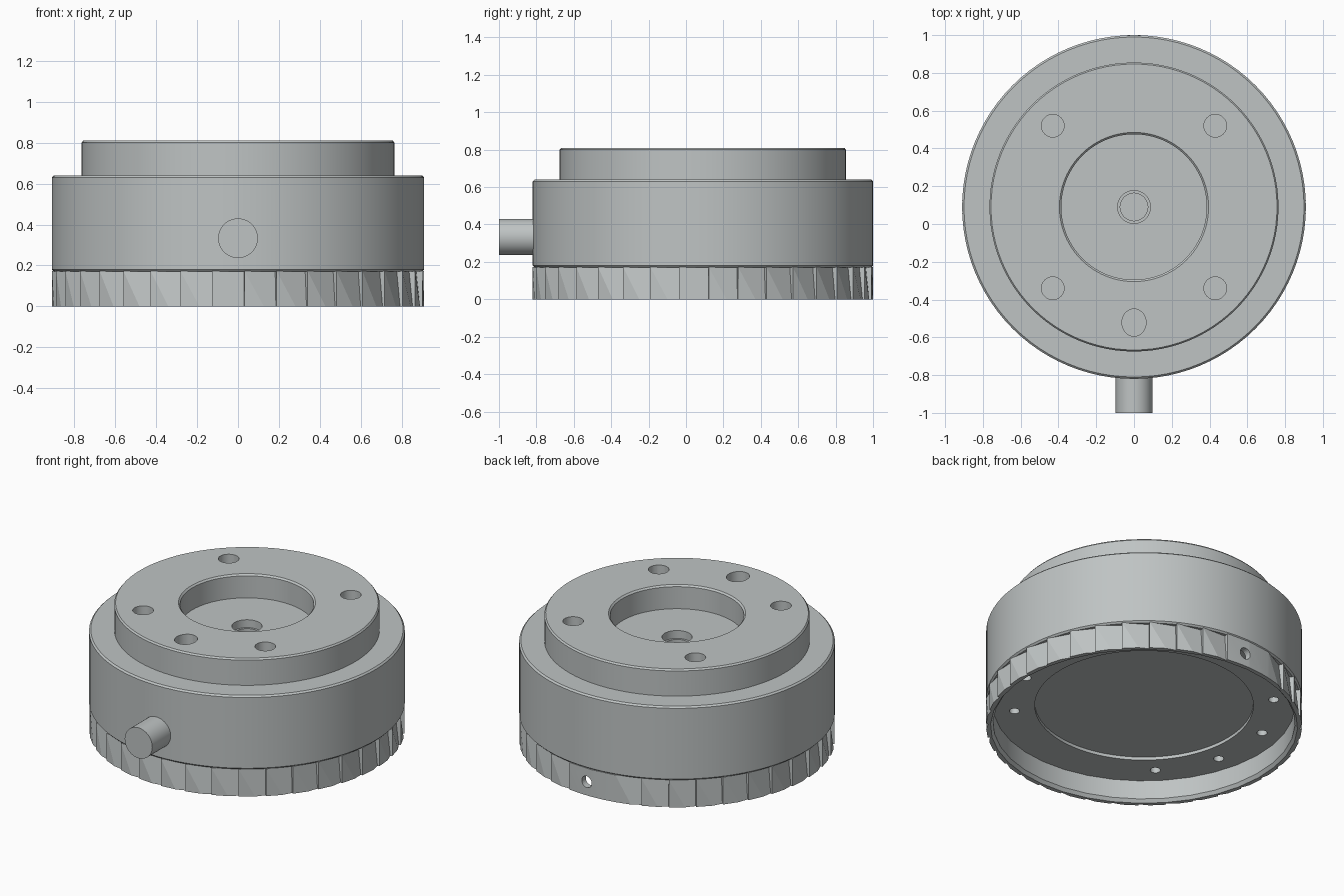
import bpy, bmesh, math
from mathutils import Matrix, Vector

if "Cube" in bpy.data.objects:
    bpy.data.objects.remove(bpy.data.objects["Cube"])

CY = 0.09          # axis of the round body
R = 0.91           # outer radius

steel = bpy.data.materials.new("light steel grey")
steel.use_nodes = True
colour = (0.52, 0.55, 0.55, 1)
steel.diffuse_color = colour
steel.node_tree.nodes["Principled BSDF"].inputs["Base Color"].default_value = colour


def finish(bm, name):
    bmesh.ops.recalc_face_normals(bm, faces=bm.faces[:])
    mesh = bpy.data.meshes.new(name)
    bm.to_mesh(mesh)
    bm.free()
    mesh.materials.append(steel)
    ob = bpy.data.objects.new(name, mesh)
    bpy.context.collection.objects.link(ob)
    return ob


def lathe(name, profile, steps=96):
    """Turn a radius/height profile around the body axis."""
    bm = bmesh.new()
    verts = [bm.verts.new((r, CY, z)) for r, z in profile]
    edges = [bm.edges.new(pair) for pair in zip(verts, verts[1:])]
    bmesh.ops.spin(bm, geom=verts + edges, cent=(0, CY, 0), axis=(0, 0, 1),
                   angle=2 * math.pi, steps=steps, use_duplicate=False)
    bmesh.ops.remove_doubles(bm, verts=bm.verts[:], dist=1e-4)
    return finish(bm, name)


def rod(bm, start, end, radius, segments=32, stretch=1.0):
    """Add a capped cylinder between two points."""
    a, b = Vector(start), Vector(end)
    turn = (b - a).to_track_quat('Z', 'Y').to_matrix().to_4x4()
    wide = Matrix.Diagonal((1, stretch, 1, 1))
    bmesh.ops.create_cone(bm, cap_ends=True, segments=segments, radius1=radius,
                          radius2=radius, depth=(b - a).length,
                          matrix=Matrix.Translation((a + b) / 2) @ wide @ turn)


def cut(ob, bm, name):
    """Subtract the cutter mesh from the object."""
    cutter = finish(bm, name)
    cutter.hide_render = True
    mod = ob.modifiers.new("holes", 'BOOLEAN')
    mod.operation = 'DIFFERENCE'
    mod.solver = 'EXACT'
    mod.object = cutter
    bpy.context.view_layer.objects.active = ob
    bpy.ops.object.modifier_apply(modifier=mod.name)
    bpy.data.objects.remove(cutter)


def smooth(ob, angle=25):
    bpy.ops.object.select_all(action='DESELECT')
    ob.select_set(True)
    bpy.context.view_layer.objects.active = ob
    bpy.ops.object.shade_smooth_by_angle(angle=math.radians(angle))


# Main body: recessed underside, stepped top, central pocket and counterbore
body = lathe("main_body", [
    (0, 0.16), (0.63, 0.16), (0.63, 0.14), (0.875, 0.14), (0.875, 0.17),
    (0.90, 0.17), (R, 0.18), (R, 0.63), (0.90, 0.64), (0.765, 0.64),
    (0.765, 0.80), (0.757, 0.81), (0.395, 0.81), (0.385, 0.80),
    (0.385, 0.66), (0.087, 0.66), (0.087, 0.61), (0.073, 0.61),
    (0.073, 0.40), (0, 0.40)])

holes = bmesh.new()
# Four mounting holes and the oval locating hole in the top
for sx in (-1, 1):
    for sy in (-1, 1):
        x, y = 0.43 * sx, CY + 0.43 * sy
        rod(holes, (x, y, 0.62), (x, y, 0.9), 0.06)
rod(holes, (0, -0.522, 0.62), (0, -0.522, 0.9), 0.064, stretch=1.13)
# Small screw holes in the underside
for deg in (-45, -15, 15, 45, 135, 165, 195, 225):
    a = math.radians(deg)
    x, y = 0.75 * math.cos(a), CY + 0.75 * math.sin(a)
    rod(holes, (x, y, 0.05), (x, y, 0.26), 0.03, 20)
cut(body, holes, "body_hole_cutter")
smooth(body)

# Toothed grip ring: slanted shallow cuts, left plain around the set screw hole
TOP, DEPTH, INNER, TEETH = 0.172, 0.03, 0.87, 36
bm = bmesh.new()


def point(deg, radius, z):
    a = math.radians(deg)
    return bm.verts.new((radius * math.cos(a), CY + radius * math.sin(a), z))


lower, upper, inner_low, inner_mid, inner_top = [], [], [], [], []
for k in range(TEETH):
    start = -88 + 10 * k
    plain = start in (82, 92)
    d = 0 if plain else DEPTH
    low = [point(start, R, 0), point(start + 6, R, 0),
           point(start + 9.9, R - 0.4 * d, 0)]
    top = [point(start, R, TOP), point(start + 9.9, R - d, TOP)]
    bm.faces.new((top[0], low[0], low[1]))
    bm.faces.new((top[0], low[1], low[2], top[1]))
    lower.append(low)
    upper.append(top)
    inner_low.append(point(start, 0.885, 0))
    inner_mid.append(point(start, INNER, 0.02))
    inner_top.append(point(start, INNER, TOP))
for k in range(TEETH):
    n = (k + 1) % TEETH
    low, top = lower[k], upper[k]
    bm.faces.new((low[2], lower[n][0], upper[n][0], top[1]))
    bm.faces.new((*low, lower[n][0], inner_low[n], inner_low[k]))
    bm.faces.new((*top, upper[n][0], inner_top[n], inner_top[k]))
    bm.faces.new((inner_low[k], inner_low[n], inner_mid[n], inner_mid[k]))
    bm.faces.new((inner_mid[k], inner_mid[n], inner_top[n], inner_top[k]))
ring = finish(bm, "toothed_ring")
screw = bmesh.new()
rod(screw, (0, CY + 0.8, 0.085), (0, CY + 1.0, 0.085), 0.036, 24)
cut(ring, screw, "set_screw_cutter")
smooth(ring, 12)

# Side pin at the front
bm = bmesh.new()
rod(bm, (0, -1.0, 0.333), (0, -0.78, 0.333), 0.097, 40)
smooth(finish(bm, "side_pin"))
